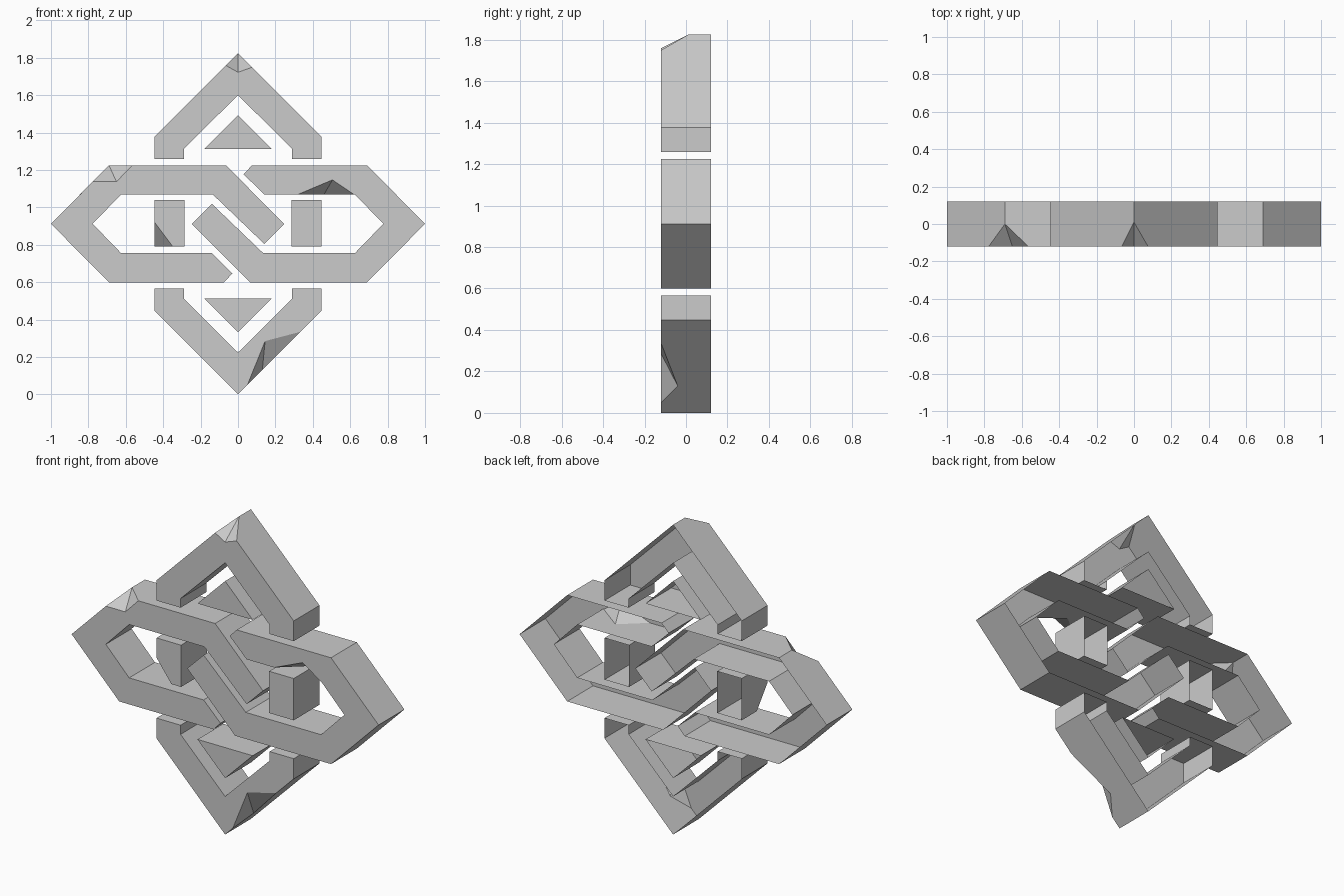
import bpy
import bmesh

old = bpy.data.objects.get("Cube")
if old:
    bpy.data.objects.remove(old, do_unlink=True)

FRONT, BACK = -0.12, 0.12
MID = 0.912  # height of the knot's centre

stone = bpy.data.materials.new("grey_stone")
stone.use_nodes = True
grey = (0.6, 0.6, 0.6, 1)
stone.diffuse_color = grey
stone.node_tree.nodes["Principled BSDF"].inputs["Base Color"].default_value = grey


def shell(name, profile, chips=None):
    """Extrude an (x, z) profile into a front face with walls, open at the back.
    chips maps a profile point to (depth, rim): the front corner there is
    broken away along the rim, down to the given depth on the side wall."""
    chips = chips or {}
    bm = bmesh.new()

    def vert(p, y):
        return bm.verts.new((p[0], y, p[1] + MID))

    front, back, deep = [], [], {}
    for i, p in enumerate(profile):
        depth, rim = chips.get(p, (None, [p]))
        edge = [vert(q, FRONT) for q in rim]
        front.append(edge)
        back.append(vert(p, BACK))
        if depth is not None:
            deep[i] = vert(p, depth)
            for a, b in zip(edge, edge[1:]):
                bm.faces.new((a, b, deep[i]))

    # front face and side walls
    bm.faces.new([v for edge in front for v in edge])
    for i in range(len(profile)):
        j = (i + 1) % len(profile)
        wall = [front[i][-1], front[j][0], deep.get(j), back[j], back[i], deep.get(i)]
        bm.faces.new([v for v in wall if v])

    # make all faces agree, with the front face looking forward
    bmesh.ops.recalc_face_normals(bm, faces=bm.faces)
    bm.normal_update()
    cap = min(bm.faces, key=lambda f: f.calc_center_median().y)
    if cap.normal.y > 0:
        bmesh.ops.reverse_faces(bm, faces=bm.faces)

    mesh = bpy.data.meshes.new(name)
    bm.to_mesh(mesh)
    bm.free()
    mesh.materials.append(stone)
    bpy.context.collection.objects.link(bpy.data.objects.new(name, mesh))


def flip(points, sx, sz):
    return [(sx * x, sz * z) for x, z in points]


# Chevrons above and below, from one half profile
half = [(0, .912), (.447, .465), (.447, .346), (.29, .346), (.29, .4), (0, .688)]
chevron = half + flip(half[1:-1], -1, 1)[::-1]
shell("upper_chevron", chevron, {
    (0, .912): (.01, [(-.065, .847), (0, .81), (.075, .837)])})
lower = flip(chevron, 1, -1)
lower.insert(1, (.13, -.782))
shell("lower_chevron", lower, {
    (.13, -.782): (-.04, [(.05, -.862), (.145, -.627), (.335, -.577)])})

# Interlocking loops, one the half turn of the other
loop = [(-1, 0), (-.69, .313), (-.065, .313), (.247, 0), (.14, -.107),
        (-.135, .157), (-.625, .157), (-.777, 0), (-.625, -.157),
        (-.14, -.157), (-.03, -.265), (-.075, -.313), (-.69, -.313)]
shell("right_loop", loop, {
    (-.69, .313): (0, [(-.777, .225), (-.65, .225), (-.565, .313)])})
turned = flip(loop, -1, -1)
turned.insert(9, (.46, .157))
shell("left_loop", turned, {
    (.46, .157): (0, [(.62, .157), (.505, .235), (.32, .157)])})

# Small blocks inside the loops
block = [(.287, -.12), (.447, -.12), (.447, .126), (.287, .126)]
shell("left_block", block)
shell("right_block", flip(block, -1, 1), {
    (-.447, -.12): (-.02, [(-.35, -.12), (-.447, .01)])})

# Small triangles inside the chevrons
triangle = [(-.18, .4), (.18, .4), (0, .58)]
shell("upper_triangle", triangle)
shell("lower_triangle", flip(triangle, 1, -1))
